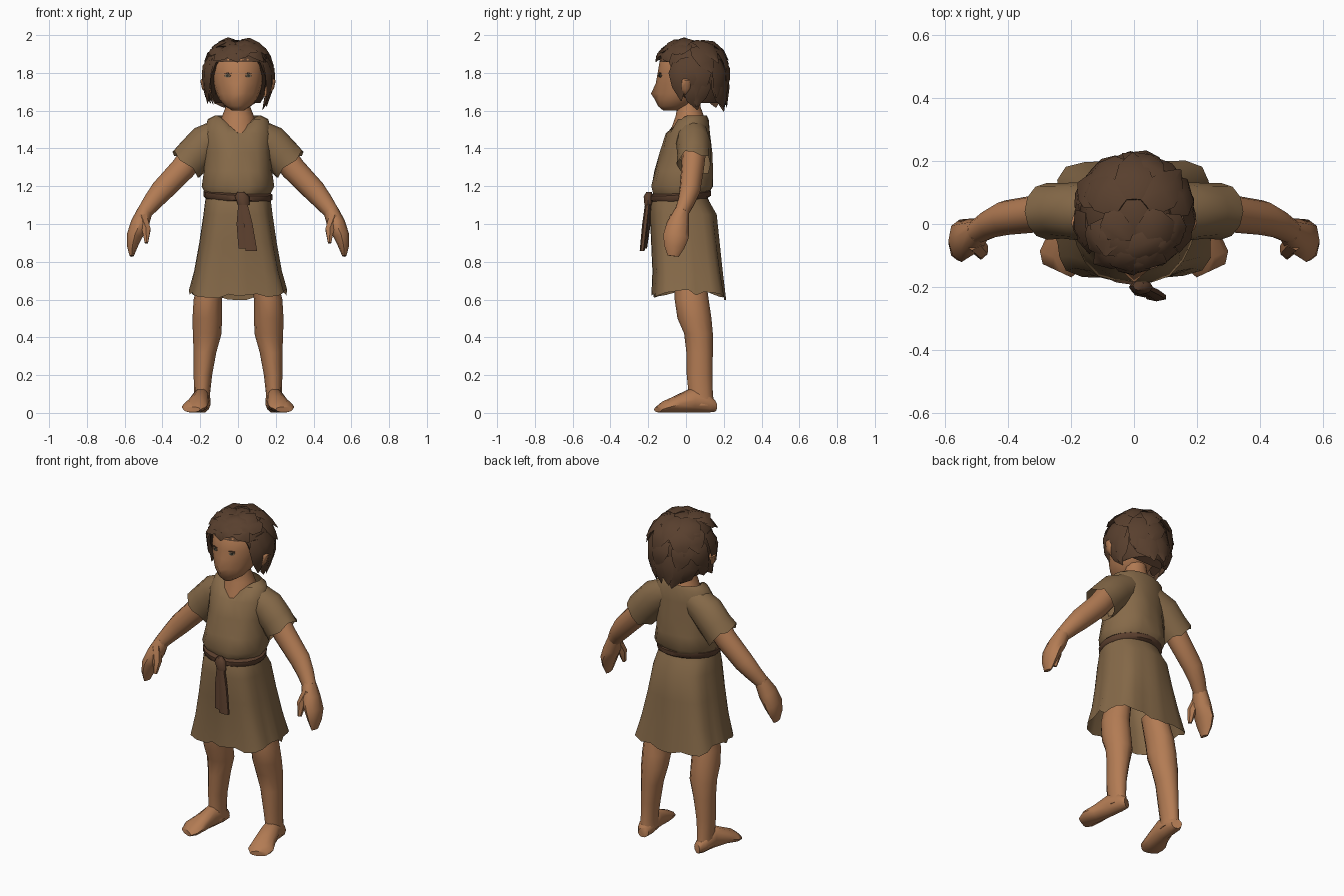
import bpy, bmesh, math, random
from mathutils import Vector

random.seed(4)
if "Cube" in bpy.data.objects:
    bpy.data.objects.remove(bpy.data.objects["Cube"])
X, Y, Z = Vector((1, 0, 0)), Vector((0, 1, 0)), Vector((0, 0, 1))


def material(name, rgb):
    m = bpy.data.materials.new(name)
    m.use_nodes = True
    m.diffuse_color = (*rgb, 1)
    m.node_tree.nodes["Principled BSDF"].inputs["Base Color"].default_value = (*rgb, 1)
    return m


skin = material("warm skin", (0.45, 0.2, 0.088))
cloth = material("olive brown cloth", (0.238, 0.143, 0.066))
brown = material("dark brown hair", (0.098, 0.05, 0.027))
leather = material("belt brown", (0.105, 0.05, 0.027))
eye_grey = material("eye grey", (0.2, 0.14, 0.085))
iris_dark = material("iris dark", (0.035, 0.035, 0.025))


def skin_rings(bm, rings, caps):
    """Bridge equal rings of points with quads."""
    vs = [[bm.verts.new(p) for p in ring] for ring in rings]
    n = len(vs[0])
    for a, b in zip(vs, vs[1:]):
        for i in range(n):
            bm.faces.new((a[i], a[(i + 1) % n], b[(i + 1) % n], b[i]))
    if caps:
        bm.faces.new(vs[0])
        bm.faces.new(vs[-1])


def tube(bm, path, sides=12, side=Y, axis=None, caps=True, shape=None, mirror=1):
    """Ellipses along a path; each entry is x, y, z, radius across, radius along side."""
    pts = [Vector(p[:3]) for p in path]
    rings = []
    for k, p in enumerate(path):
        t = axis or (pts[min(k + 1, len(pts) - 1)] - pts[max(k - 1, 0)]).normalized()
        b = t.cross(side).normalized()
        a = b.cross(t)
        ring = []
        for i in range(sides):
            ang = math.tau * i / sides
            q = pts[k] + b * p[3] * math.sin(ang) + a * p[4] * math.cos(ang)
            if shape:
                q = shape(q, k, ang)
            ring.append((q.x * mirror, q.y, q.z))
        rings.append(ring)
    skin_rings(bm, rings, caps)


def finish(name, bm, mat, angle=50):
    bmesh.ops.recalc_face_normals(bm, faces=bm.faces)
    me = bpy.data.meshes.new(name)
    bm.to_mesh(me)
    bm.free()
    me.materials.append(mat)
    me.shade_smooth()
    me.set_sharp_from_angle(angle=math.radians(angle))
    ob = bpy.data.objects.new(name, me)
    bpy.context.scene.collection.objects.link(ob)
    return ob


def part(name, mat, path, angle=50, **kw):
    bm = bmesh.new()
    tube(bm, path, **kw)
    return finish(name, bm, mat, angle)


# Head with the nose pulled out of the face, and neck
def nose(q, k, ang):
    if abs(q.x) < .001 and q.y < -.1:
        q.y -= (0, .004, .014, .033, .008, 0, 0, 0)[k]
    return q


part("head", skin, [(0, -.075, 1.6, .03, .045), (0, -.055, 1.625, .07, .09),
                    (0, -.04, 1.66, .1, .112), (0, -.028, 1.69, .114, .124),
                    (0, -.01, 1.745, .132, .142), (0, 0, 1.8, .14, .15),
                    (0, .01, 1.87, .138, .148), (0, .02, 1.94, .09, .1)],
     angle=75, sides=16, axis=Z, shape=nose)
part("neck", skin, [(0, .02, 1.44, .12, .11), (0, .02, 1.5, .1, .1),
                    (0, .02, 1.57, .085, .075), (0, .015, 1.62, .065, .062),
                    (0, .01, 1.7, .06, .06)], axis=Z)


# Tunic top with a V neckline
def neckline(q, k, ang):
    if k < 2 and q.y < 0.03:
        q.z = min(q.z, 1.49 - .005 * k + .8 * abs(q.x))
    elif k > 2:
        q.y += .008 * math.sin(5 * ang + k)
    return q


part("tunic_top", cloth, [(0, .035, 1.575, .12, .075), (0, .03, 1.555, .16, .09),
                          (0, .01, 1.48, .18, .117), (0, 0, 1.38, .175, .138),
                          (0, -.012, 1.28, .18, .158), (0, -.02, 1.2, .192, .17),
                          (0, -.028, 1.16, .172, .145)],
     sides=20, axis=Z, caps=False, shape=neckline)


# Skirt, squarer toward the ragged hem, with deepening folds
def folds(q, k, ang):
    g = 1 + .009 * k * math.sin(8 * ang + 1.2) + .036 * k * math.sin(2 * ang) ** 2
    q.x *= g
    q.y *= g
    if k == 5:
        q.z += random.uniform(-.015, .02) + .03 * abs(math.sin(ang))
    return q


part("tunic_skirt", cloth, [(0, -.03, 1.165, .165, .135), (0, -.03, 1.12, .173, .152),
                            (0, -.014, 1.05, .18, .174), (0, -.003, .9, .2, .177),
                            (0, .008, .75, .225, .18), (0, .014, .605, .25, .19)],
     sides=32, axis=Z, caps=False, shape=folds)

# Belt, slightly dipped at the front, with knot and hanging ends
def dip(q, k, ang):
    q.z += .012 * math.cos(ang) - .05 * q.x
    return q


part("belt", leather, [(0, -.028, 1.172, .172, .148), (0, -.03, 1.163, .183, .163),
                       (0, -.03, 1.138, .182, .162), (0, -.03, 1.126, .17, .145)],
     sides=20, axis=Z, shape=dip)
part("belt_knot", leather, [(.015, -.195, 1.17, .018, .015), (.022, -.2, 1.145, .038, .024),
                            (.03, -.2, 1.1, .03, .02)], sides=8, axis=Z)
for name, shift in (("belt_end_long", .024), ("belt_end_short", -.014)):
    part(name, leather, [(.022, -.198, 1.15, .02, .013),
                         (.03 + shift, -.208 - shift / 3, 1.0, .027, .016),
                         (.047 + shift, -.224 - shift / 3, .865 - shift / 3, .035, .013)],
         sides=6, axis=Z)


# Limbs, sleeves, ears and eyes on both sides
def grounded(q, k, ang):
    q.z = max(q.z, 0)
    return q


def cuff(q, k, ang):
    if k == 3:
        q.z += .014 * math.sin(4 * ang)
    return q


toe_axis = Vector((.42, -.9, 0)).normalized()
for tag, s in (("left_", 1), ("right_", -1)):
    part(tag + "sleeve", cloth, [(.085, .035, 1.48, .082, .08), (.17, .04, 1.428, .1, .092),
                                 (.228, .042, 1.365, .1, .088),
                                 (.275, .04, 1.315, .098, .09)],
         caps=False, shape=cuff, mirror=s)
    part(tag + "arm", skin, [(.2, .045, 1.42, .07, .065), (.29, .035, 1.295, .066, .06),
                             (.405, .02, 1.175, .06, .055), (.455, 0, 1.115, .05, .045),
                             (.497, -.025, 1.06, .04, .038)], mirror=s)
    part(tag + "hand", skin, [(.49, -.02, 1.075, .04, .038), (.52, -.042, 1.0, .049, .06),
                              (.549, -.053, .935, .041, .068), (.56, -.062, .88, .028, .054),
                              (.563, -.068, .83, .011, .03)], sides=8, mirror=s)
    part(tag + "thumb", skin, [(.51, -.055, 1.04, .032, .03), (.485, -.082, .97, .026, .027),
                               (.485, -.1, .9, .01, .014)], sides=6, mirror=s)
    part(tag + "leg", skin, [(.13, .02, .74, .07, .08), (.16, .03, .6, .075, .09),
                             (.163, .045, .5, .078, .09), (.163, .066, .42, .076, .076),
                             (.175, .072, .32, .06, .07), (.186, .072, .2, .049, .068),
                             (.19, .078, .1, .042, .064), (.19, .08, .04, .045, .07)],
         axis=Z, mirror=s)
    part(tag + "foot", skin, [(.18, .152, .035, .03, .03), (.187, .115, .05, .05, .046),
                              (.197, .03, .067, .067, .05), (.215, -.055, .045, .045, .062),
                              (.234, -.115, .031, .031, .071), (.244, -.148, .018, .015, .05)],
         sides=10, side=X, axis=toe_axis, shape=grounded, mirror=s)
    part(tag + "ear", skin, [(.14, .0, 1.675, .012, .015), (.16, .0, 1.715, .03, .03),
                             (.172, .005, 1.76, .028, .032), (.15, .0, 1.79, .012, .015)],
         sides=8, axis=Z, mirror=s)
    for name, mat, z, w, h, lift in (("eye", eye_grey, 1.785, .018, .01, 0),
                                     ("iris", iris_dark, 1.785, .008, .008, .002),
                                     ("brow", brown, 1.798, .02, .003, .002)):
        part(tag + name, mat, [(.054, -.135, z, w, h), (.0565, -.1405 - lift, z, w, h)],
             sides=8, side=Z, mirror=s)


# Hair: a fitted cap, open at the face, covered with layered tufts
def hair_limit(az):
    off = abs((math.degrees(az) + 180) % 360 - 180)   # degrees away from the front
    return 20 - 82 * min(max((off - 48) / 34, 0), 1)


def hair_point(az, t, lift=1.0):
    e = math.radians(90 + (hair_limit(az) - 90) * t)
    rx = max(math.cos(e), 0) ** .85 if e > 0 else math.cos(e * .75)
    ry = max(math.cos(e), 0) ** .85 if e > 0 else math.cos(e * .5)
    return Vector((.172 * rx * lift * math.sin(az), .03 - .18 * ry * lift * math.cos(az),
                   1.8 + (.172 if e > 0 else .18) * math.sin(e) * lift))


bm = bmesh.new()
skin_rings(bm, [[hair_point(math.tau * i / 24, t) for i in range(24)]
                for t in (.04, .2, .4, .6, .8, 1)], True)
finish("hair_cap", bm, brown)

bm = bmesh.new()
for start, count, width in ((.08, 5, .06), (.24, 8, .066), (.43, 11, .062), (.62, 15, .054)):
    for i in range(count):
        az = math.tau * (i + random.uniform(.2, .8)) / count
        swirl = random.uniform(-.25, .4)
        size = random.uniform(.32, .43)
        lift = random.uniform(1.08, 1.22)
        path = []
        for f, w, up in ((0, .7, .97), (.35, 1, 1.04), (.7, .75, 1.08), (1, .06, lift)):
            p = hair_point(az + swirl * f * f, start + size * f, up)
            p.z = min(p.z, 1.988)
            path.append((*p, width * w, .018 * w))
        outward = (Vector(path[1][:3]) - Vector((0, .03, 1.78))).normalized()
        tube(bm, path, sides=4, side=outward)
finish("hair_tufts", bm, brown, 50)
